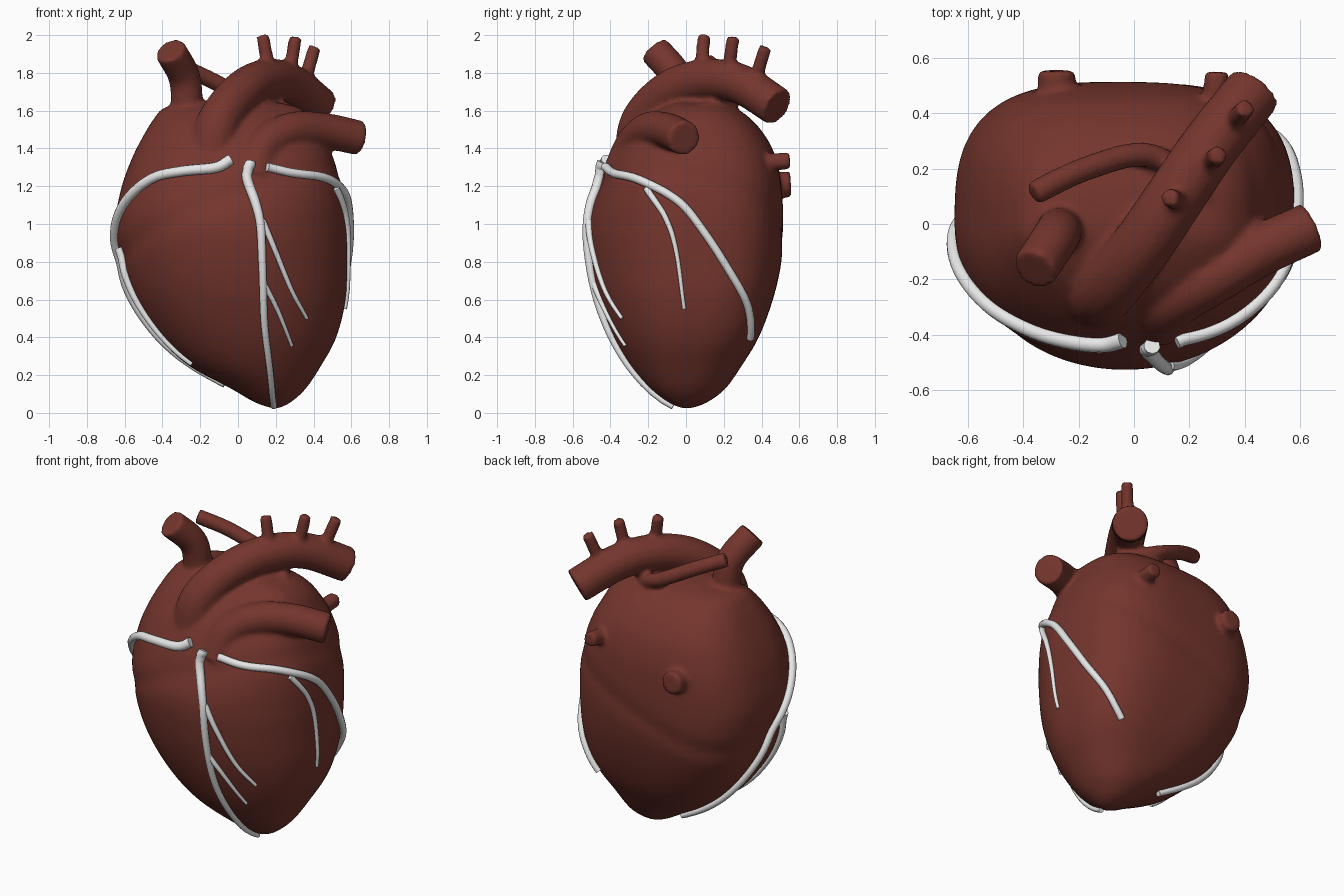
import bpy, bmesh, math
from mathutils import Vector
from mathutils.bvhtree import BVHTree

if "Cube" in bpy.data.objects:
    bpy.data.objects.remove(bpy.data.objects["Cube"])


def material(name, rgb):
    m = bpy.data.materials.new(name)
    m.diffuse_color = (*rgb, 1)
    m.use_nodes = True
    m.node_tree.nodes["Principled BSDF"].inputs["Base Color"].default_value = m.diffuse_color
    return m


MUSCLE = material("muscle red", (0.175, 0.036, 0.026))
VESSEL = material("pale grey", (0.8, 0.8, 0.8))


def smooth_path(pts, steps):
    """Catmull-Rom samples through tuples of any length."""
    p = [Vector(q) for q in pts]
    p = [2 * p[0] - p[1]] + p + [2 * p[-1] - p[-2]]
    out = []
    for i in range(1, len(p) - 2):
        a, b, c, d = p[i - 1:i + 3]
        for s in range(steps):
            t = s / steps
            out.append(0.5 * (2 * b + (c - a) * t + (2 * a - 5 * b + 4 * c - d) * t * t
                              + (3 * b - a - 3 * c + d) * t ** 3))
    return out + [p[-2]]


def ramp(v, lo, hi):
    return min(1, max(0, (v - lo) / (hi - lo)))


def select_only(obs):
    bpy.ops.object.select_all(action='DESELECT')
    for ob in obs:
        ob.select_set(True)
    bpy.context.view_layer.objects.active = obs[0]


# Heart body: lofted rings. Each tuple is (left, right, front, back) at height z
RINGS = [
    (0.03, (0.16, 0.23, -0.04, 0.05)), (0.06, (0.08, 0.285, -0.10, 0.12)),
    (0.13, (-0.04, 0.36, -0.19, 0.21)), (0.25, (-0.26, 0.44, -0.30, 0.295)),
    (0.40, (-0.42, 0.52, -0.39, 0.385)), (0.60, (-0.55, 0.57, -0.47, 0.46)),
    (0.80, (-0.62, 0.58, -0.515, 0.505)), (1.00, (-0.65, 0.58, -0.525, 0.515)),
    (1.20, (-0.615, 0.555, -0.465, 0.505)), (1.35, (-0.56, 0.505, -0.395, 0.475)),
    (1.45, (-0.51, 0.455, -0.33, 0.43)), (1.55, (-0.45, 0.40, -0.24, 0.35)),
    (1.62, (-0.38, 0.31, -0.13, 0.25)), (1.65, (-0.2, 0.17, -0.05, 0.14)),
]
SEG = 72
levels = smooth_path([v[:1] + v for _, v in RINGS], 5)
heights = smooth_path([(z, 0, 0) for z, _ in RINGS], 5)
bm = bmesh.new()
loops = []
for lv, h in zip(levels, heights):
    z = h[0]
    _, xl, xr, yf, yb = lv
    cx, hx = (xl + xr) / 2, (xr - xl) / 2
    front_n = 2 + 0.3 * ramp(z, 1.0, 1.3)
    loop = []
    for k in range(SEG):
        a = 2 * math.pi * k / SEG
        c, s = math.cos(a), math.sin(a)
        # back is boxier than front, most of all on the right
        back_n = 2.2 + 0.8 * (ramp(z, 0.1, 0.45) if c > 0 else ramp(z, 0.2, 0.7))
        n = back_n if s > 0 else front_n
        r = (abs(c) ** n + abs(s) ** n) ** (-1 / n)
        x, y = cx + hx * r * c, r * s * (yb if s > 0 else -yf)
        # shallow groove between the upper and lower chambers
        dip = 1 - 0.018 * math.exp(-((z - (1.05 + 0.4 * x - 0.25 * y)) / 0.06) ** 2)
        loop.append(bm.verts.new((x * dip, y * dip, z)))
    loops.append(loop)
for lo, hi in zip(loops, loops[1:]):
    for k in range(SEG):
        j = (k + 1) % SEG
        bm.faces.new((lo[k], lo[j], hi[j], hi[k]))
for loop, z in ((loops[0], 0.022), (loops[-1], 1.66)):
    mid = sum((v.co for v in loop), Vector()) / SEG
    tip = bm.verts.new((mid.x, mid.y, z))
    for k in range(SEG):
        bm.faces.new((loop[k], loop[(k + 1) % SEG], tip))
bmesh.ops.recalc_face_normals(bm, faces=bm.faces)
mesh = bpy.data.meshes.new("heart_and_great_vessels")
bm.to_mesh(mesh)
bm.free()
heart = bpy.data.objects.new("heart_and_great_vessels", mesh)
bpy.context.collection.objects.link(heart)
mesh.materials.append(MUSCLE)


def tube(name, pts, r0, r1, mat, surface=None, flare=0.0):
    """Capped round tube; a surface makes it lie on the heart."""
    path = smooth_path(pts, 6)
    cu = bpy.data.curves.new(name, 'CURVE')
    cu.dimensions = '3D'
    cu.bevel_depth = 1
    cu.bevel_resolution = 3 if surface else 6
    cu.use_fill_caps = True
    cu.materials.append(mat)
    sp = cu.splines.new('POLY')
    sp.points.add(len(path) - 1)
    for i, p in enumerate(path):
        t = i / (len(path) - 1)
        r = r0 + (r1 - r0) * t + flare * max(0, 1 - t * 2.5) ** 2
        if surface:
            loc, nor, _, _ = surface.find_nearest(p)
            p = loc + nor * r * 0.6
        sp.points[i].co = (*p, 1)
        sp.points[i].radius = r
    ob = bpy.data.objects.new(name, cu)
    bpy.context.collection.objects.link(ob)
    select_only([ob])
    bpy.ops.object.convert(target='MESH')
    ob = bpy.context.object
    # weld the end caps so the tube is closed
    b = bmesh.new()
    b.from_mesh(ob.data)
    bmesh.ops.remove_doubles(b, verts=b.verts, dist=1e-5)
    bmesh.ops.recalc_face_normals(b, faces=b.faces)
    b.to_mesh(ob.data)
    b.free()
    bpy.ops.object.shade_smooth_by_angle(angle=math.radians(50))
    return ob


# Great vessels
parts = [
    tube("aorta", [(-0.14, -0.25, 1.33), (-0.1, -0.23, 1.54), (0.02, -0.09, 1.70), (0.15, 0.1, 1.765),
                   (0.28, 0.29, 1.74), (0.435, 0.485, 1.62)], 0.115, 0.105, MUSCLE, flare=0.02),
    tube("upper_vein", [(-0.27, 0.0, 1.45), (-0.27, -0.02, 1.62), (-0.285, -0.05, 1.78),
                        (-0.36, -0.165, 1.92)], 0.085, 0.085, MUSCLE, flare=0.12),
    tube("lung_artery", [(0.08, -0.33, 1.25), (0.14, -0.28, 1.41), (0.28, -0.2, 1.495),
                         (0.45, -0.1, 1.495), (0.645, -0.01, 1.455)], 0.1, 0.093, MUSCLE, flare=0.02),
    tube("lung_artery_branch", [(-0.365, 0.11, 1.86), (-0.2, 0.19, 1.79), (0, 0.25, 1.69),
                                (0.12, 0.22, 1.64), (0.25, 0.1, 1.6), (0.35, -0.07, 1.5)],
         0.045, 0.045, MUSCLE),
    tube("rear_vein_large", [(-0.28, 0.4, 1.2), (-0.28, 0.555, 1.21)], 0.07, 0.07, MUSCLE),
    tube("rear_vein_small", [(0.29, 0.35, 1.32), (0.3, 0.55, 1.335)], 0.046, 0.046, MUSCLE),
]
for base, top in [((0.17, 0.08, 1.78), (0.13, 0.095, 2.0)), ((0.27, 0.22, 1.78), (0.305, 0.25, 1.99)),
                  ((0.35, 0.36, 1.74), (0.405, 0.42, 1.935))]:
    parts.append(tube("arch_branch", [base, top], 0.037, 0.035, MUSCLE))

# Fuse the body and great vessels into one softly blended skin
select_only([heart] + parts)
bpy.ops.object.join()
rm = heart.modifiers.new("fuse", 'REMESH')
rm.mode = 'VOXEL'
rm.voxel_size = 0.014
sm = heart.modifiers.new("soften", 'SMOOTH')
sm.factor = 0.5
sm.iterations = 5
for name in ("fuse", "soften"):
    bpy.ops.object.modifier_apply(modifier=name)
heart.data.materials.clear()
heart.data.materials.append(MUSCLE)
bpy.ops.object.shade_smooth()
b = bmesh.new()
b.from_mesh(heart.data)
SKIN = BVHTree.FromBMesh(b)
b.free()

# Coronary arteries lying on the surface: start radius, end radius, path
CORONARY = {
    "right_coronary": (0.03, 0.018, [(-0.04, -0.4, 1.33), (-0.12, -0.4, 1.28), (-0.3, -0.39, 1.27),
                                     (-0.45, -0.34, 1.24), (-0.58, -0.22, 1.12), (-0.65, -0.1, 0.98),
                                     (-0.64, 0.0, 0.84), (-0.56, 0.1, 0.6), (-0.41, 0.15, 0.37),
                                     (-0.24, 0.16, 0.23), (-0.08, 0.14, 0.13)]),
    "right_marginal": (0.022, 0.012, [(-0.64, -0.1, 0.87), (-0.6, -0.12, 0.7), (-0.53, -0.13, 0.55),
                                      (-0.41, -0.14, 0.38), (-0.25, -0.14, 0.25)]),
    "front_descending": (0.03, 0.016, [(0.06, -0.47, 1.34), (0.05, -0.48, 1.25), (0.09, -0.5, 1.12),
                                       (0.12, -0.53, 1.0), (0.13, -0.52, 0.8), (0.14, -0.45, 0.5),
                                       (0.16, -0.34, 0.3), (0.19, -0.07, 0.03)]),
    "front_branch_upper": (0.018, 0.01, [(0.13, -0.52, 1.02), (0.2, -0.49, 0.85), (0.28, -0.42, 0.65),
                                         (0.365, -0.34, 0.5)]),
    "front_branch_lower": (0.016, 0.009, [(0.14, -0.5, 0.68), (0.21, -0.45, 0.55), (0.29, -0.33, 0.35)]),
    "left_circumflex": (0.024, 0.02, [(0.15, -0.42, 1.3), (0.3, -0.36, 1.26), (0.47, -0.2, 1.21),
                                      (0.56, -0.03, 1.11), (0.58, 0.1, 0.95), (0.57, 0.23, 0.75),
                                      (0.5, 0.34, 0.55), (0.4, 0.38, 0.37)]),
    "left_marginal": (0.018, 0.01, [(0.48, -0.19, 1.18), (0.54, -0.1, 1.03), (0.58, -0.05, 0.85),
                                    (0.57, -0.01, 0.55)]),
}
for name, (r0, r1, pts) in CORONARY.items():
    tube(name, pts, r0, r1, VESSEL, surface=SKIN)
